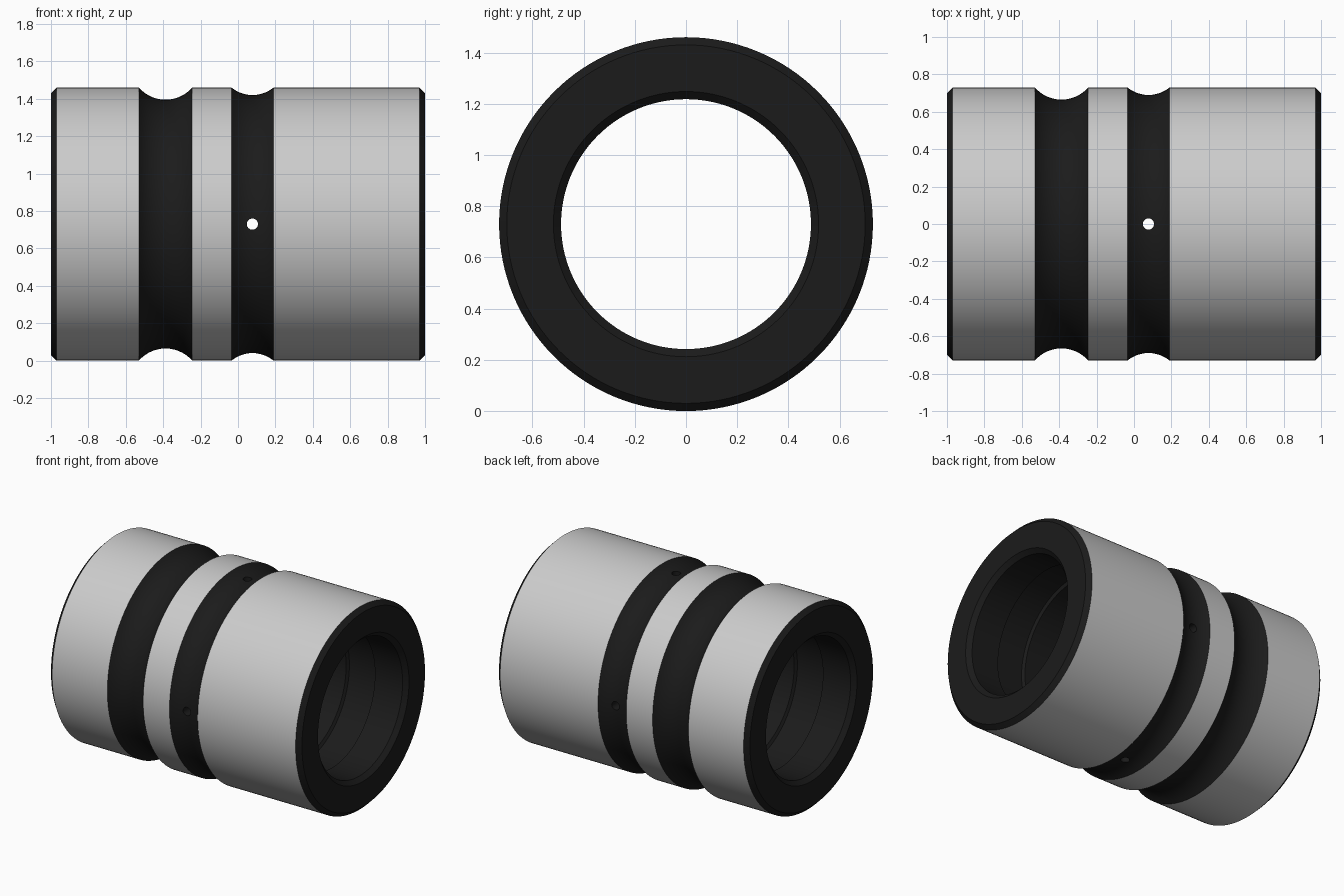
import bpy, bmesh, math
from mathutils import Matrix

if "Cube" in bpy.data.objects:
    bpy.data.objects.remove(bpy.data.objects["Cube"])

R, BORE, SEG = 0.73, 0.488, 128
CHAMFER = 0.03

dark = bpy.data.materials.new("dark_finish")
dark.diffuse_color = (0.011, 0.011, 0.011, 1)
dark.use_nodes = True
dark.node_tree.nodes["Principled BSDF"].inputs["Base Color"].default_value = dark.diffuse_color
steel = bpy.data.materials.new("bare_steel")
steel.diffuse_color = (0.8, 0.8, 0.8, 1)
steel.use_nodes = True
steel.node_tree.nodes["Principled BSDF"].inputs["Base Color"].default_value = steel.diffuse_color


def arc_groove(x0, x1, depth, n=14):
    """Circular-arc groove in the outer wall, from x0 to x1."""
    half, mid = (x1 - x0) / 2, (x0 + x1) / 2
    rad = (half ** 2 + depth ** 2) / (2 * depth)
    a = math.asin(half / rad)
    centre = R - depth + rad
    return [(mid + rad * math.sin(t), centre - rad * math.cos(t))
            for t in (-a + 2 * a * i / n for i in range(n + 1))]


def seal_groove(x0, x1, depth=0.02, slope=0.012):
    """Shallow recess in the bore, listed from high x to low x."""
    return [(x1, BORE), (x1 - slope, BORE + depth),
            (x0 + slope, BORE + depth), (x0, BORE)]


# Cross-section: outer wall left to right, then bore right to left
profile = [(-1, R - CHAMFER), (-1 + CHAMFER, R)]
profile += arc_groove(-0.53, -0.245, 0.065)
profile += arc_groove(-0.035, 0.19, 0.04)
profile += [(1 - CHAMFER, R), (1, R - CHAMFER),
            (1, BORE + CHAMFER), (1 - CHAMFER, BORE)]
profile += seal_groove(0.52, 0.75)
profile += seal_groove(-0.75, -0.52)
profile += [(-1 + CHAMFER, BORE), (-1, BORE + CHAMFER)]

# Revolve the section about the x axis
bm = bmesh.new()
rings = []
for i in range(SEG):
    a = 2 * math.pi * i / SEG
    rings.append([bm.verts.new((x, r * math.cos(a), r * math.sin(a) + R))
                  for x, r in profile])
n = len(profile)
for i in range(SEG):
    p, q = rings[i], rings[(i + 1) % SEG]
    for j in range(n):
        k = (j + 1) % n
        f = bm.faces.new((p[j], p[k], q[k], q[j]))
        land = abs(profile[j][1] - R) < 1e-5 and abs(profile[k][1] - R) < 1e-5
        f.material_index = 1 if land else 0
bmesh.ops.recalc_face_normals(bm, faces=bm.faces)
mesh = bpy.data.meshes.new("bushing_sleeve")
bm.to_mesh(mesh)
bm.free()
mesh.materials.append(dark)
mesh.materials.append(steel)
sleeve = bpy.data.objects.new("bushing_sleeve", mesh)
bpy.context.collection.objects.link(sleeve)

# Four grease holes: two drills crossing the oil groove
for name, rot in (("drill_vertical", (0, 0, 0)),
                  ("drill_cross", (math.pi / 2, 0, 0))):
    bpy.ops.mesh.primitive_cylinder_add(vertices=32, radius=0.03, depth=2,
                                        location=(0.077, 0, R), rotation=rot)
    drill = bpy.context.object
    drill.name = name
    drill.hide_render = True
    drill.data.materials.append(dark)
    mod = sleeve.modifiers.new(name, 'BOOLEAN')
    mod.operation = 'DIFFERENCE'
    mod.solver = 'EXACT'
    mod.object = drill
    bpy.ops.object.select_all(action='DESELECT')
    sleeve.select_set(True)
    bpy.context.view_layer.objects.active = sleeve
    bpy.ops.object.modifier_apply(modifier=mod.name)
    bpy.data.objects.remove(drill)

bpy.ops.object.shade_smooth_by_angle(angle=math.radians(25))
